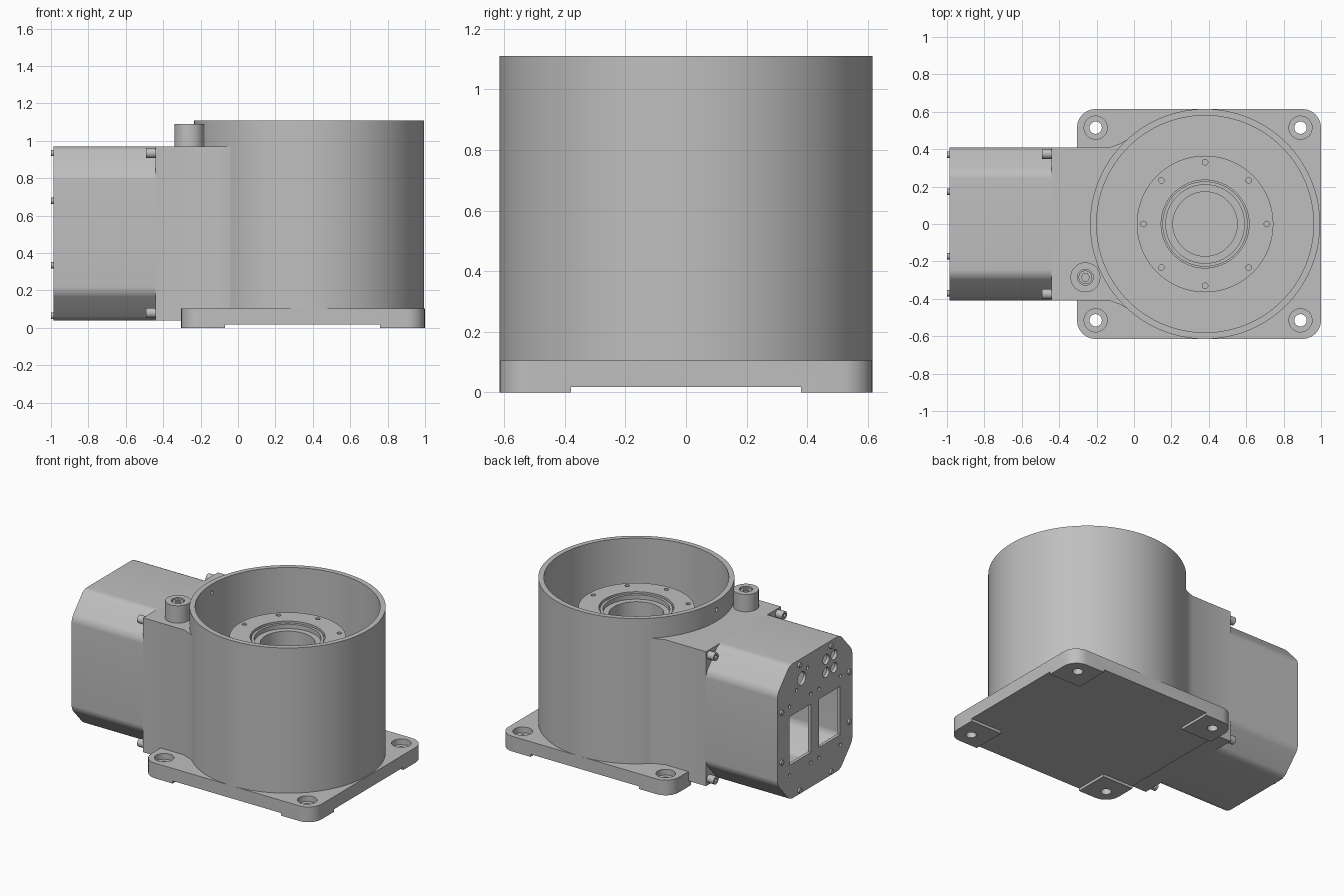
import bpy, bmesh, math

cube = bpy.data.objects.get("Cube")
if cube:
    bpy.data.objects.remove(cube, do_unlink=True)

grey = bpy.data.materials.new("machined_grey")
grey.use_nodes = True
TONE = (0.52, 0.52, 0.52, 1)
grey.diffuse_color = TONE
grey.node_tree.nodes["Principled BSDF"].inputs["Base Color"].default_value = TONE

PLACE = {"x": lambda u, v, w: (w, u, v), "z": lambda u, v, w: (u, v, w)}


def prism(name, pts, a, b, axis="z", rounding=0):
    """Extrude a closed outline from a to b along an axis."""
    bm = bmesh.new()
    low = [bm.verts.new(PLACE[axis](u, v, a)) for u, v in pts]
    high = [bm.verts.new(PLACE[axis](u, v, b)) for u, v in pts]
    bm.faces.new(low)
    bm.faces.new(high)
    sides = []
    for i in range(len(pts)):
        j = (i + 1) % len(pts)
        bm.faces.new((low[i], low[j], high[j], high[i]))
        sides.append(bm.edges.get((low[i], high[i])))
    bmesh.ops.recalc_face_normals(bm, faces=bm.faces[:])
    if rounding:
        bmesh.ops.bevel(bm, geom=sides, offset=rounding, segments=6,
                        profile=0.5, affect="EDGES")
    mesh = bpy.data.meshes.new(name)
    bm.to_mesh(mesh)
    bm.free()
    mesh.materials.append(grey)
    obj = bpy.data.objects.new(name, mesh)
    bpy.context.collection.objects.link(obj)
    return obj


def cyl(name, r, a, b, c, axis="z", n=32):
    pts = [(c[0] + r * math.cos(2 * math.pi * i / n),
            c[1] + r * math.sin(2 * math.pi * i / n)) for i in range(n)]
    return prism(name, pts, a, b, axis)


def rect(u0, u1, v0, v1):
    return [(u0, v0), (u1, v0), (u1, v1), (u0, v1)]


def cut(obj, cutters):
    """Subtract every cutter, bake the result, and delete the cutters."""
    for c in cutters:
        c.hide_render = True
        m = obj.modifiers.new("cut", "BOOLEAN")
        m.operation, m.solver, m.object = "DIFFERENCE", "EXACT", c
    bpy.context.view_layer.update()
    dg = bpy.context.evaluated_depsgraph_get()
    mesh = bpy.data.meshes.new_from_object(obj.evaluated_get(dg))
    obj.modifiers.clear()
    obj.data = mesh
    for c in cutters:
        bpy.data.objects.remove(c, do_unlink=True)
    return obj


C = (0.38, 0)      # axis of the round housing
SIGNS = (-1, 1)

# Base plate: rounded corners, four raised feet, counterbored holes
plate = prism("base_plate", rect(-0.305, 1, -0.615, 0.615), 0, 0.105, rounding=0.1)
cutters = [prism("cutter", rect(-0.07, 0.76, -1, 1), -0.1, 0.018),
           prism("cutter", rect(-1, 2, -0.38, 0.38), -0.1, 0.018)]
for x in (-0.205, 0.89):
    for s in SIGNS:
        cutters.append(cyl("cutter", 0.033, -0.1, 0.2, (x, s * 0.515)))
        cutters.append(cyl("cutter", 0.062, 0.065, 0.2, (x, s * 0.515)))
cut(plate, cutters)

# Round housing, open at the top
housing = cyl("round_housing", 0.615, 0.06, 1.11, C, n=128)
cut(housing, [cyl("cutter", 0.58, 0.13, 1.3, C, n=128),
              cyl("cutter", 0.013, -0.3, -0.15, (0, 1.05), "x", 16)])

# Output flange with stepped bore and bolt circle
flange = cyl("output_flange", 0.365, 0.1, 0.9, C, n=96)
cutters = [cyl("cutter", 0.235, 0.86, 1.2, C, n=64),
           cyl("cutter", 0.172, 0.14, 1.2, C, n=64)]
for i in range(8):
    a = i * math.pi / 4
    p = (C[0] + 0.33 * math.cos(a), 0.33 * math.sin(a))
    cutters.append(cyl("cutter", 0.015, 0.84, 1.2, p, n=16))
cut(flange, cutters)
lip = cyl("bore_lip", 0.228, 0.85, 0.89, C, n=64)
cut(lip, [cyl("cutter", 0.21, 0.8, 1, C, n=64)])


# Chamfered outline shared by the connector box and its cavity
def octagon(inset):
    y, dy, dz = 0.41 - inset, 0.135, 0.15
    z0, z1 = 0.04 + inset, 0.97 - inset
    return [(-y + dy, z0), (y - dy, z0), (y, z0 + dz), (y, z1 - dz),
            (y - dy, z1), (-y + dy, z1), (-y, z1 - dz), (-y, z0 + dz)]


def cavity():
    return prism("cutter", octagon(0.025), -0.965, -0.29, "x", 0.025)


# Neck block that blends into the round housing
edge = [(-0.44, 0.41), (-0.13, 0.41), (-0.075, 0.43), (-0.03, 0.455), (0.1, 0.45)]
outline = edge + [(x, -y) for x, y in reversed(edge)]
block = prism("neck_block", outline, 0.04, 0.97)
cut(block, [cyl("cutter", 0.6, -0.1, 1.3, C, n=128), cavity()])

# Hollow connector box with its end openings
box = prism("connector_box", octagon(0), -0.987, -0.43, "x", 0.03)
cutters = [cavity()]


def end_hole(r, y, z, n=24, depth=-0.9):
    cutters.append(cyl("cutter", r, -1.1, depth, (y, z), "x", n))


for s in SIGNS:
    y0, y1 = sorted((s * 0.044, s * 0.277))
    cutters.append(prism("cutter", rect(y0, y1, 0.28, 0.615), -1.1, -0.9, "x"))
    for y in (0.044, 0.277):
        for z in (0.21, 0.685):
            end_hole(0.013, s * y, z, 12, -0.975)
end_hole(0.045, 0.144, 0.83)
for y, z in ((0.2, 0.77), (0.08, 0.88)):
    end_hole(0.013, y, z, 12, -0.975)
for y in (-0.122, -0.21):
    for z in (0.77, 0.86):
        end_hole(0.034, y, z)
cut(box, cutters)

# Small screws around the end panel
for s in SIGNS:
    for z in (0.335, 0.68):
        cyl("panel_screw", 0.017, -1, -0.98, (s * 0.37, z), "x", 16)
    for z in (0.065, 0.935):
        cyl("panel_screw", 0.017, -1, -0.98, (s * 0.172, z), "x", 16)

# Socket screws holding the box to the neck block
for s in SIGNS:
    for z in (0.08, 0.935):
        p = (s * 0.375, z)
        screw = cyl("socket_screw", 0.027, -0.492, -0.43, p, "x", 24)
        cut(screw, [cyl("cutter", 0.014, -0.6, -0.467, p, "x", 6)])

# Round post with a recessed socket bolt
P = (-0.26, -0.285)
post = cyl("top_post", 0.08, 0.95, 1.09, P, n=48)
cut(post, [cyl("cutter", 0.042, 1.07, 1.2, P)])
bolt = cyl("post_bolt", 0.036, 1.05, 1.083, P)
cut(bolt, [cyl("cutter", 0.022, 1.06, 1.2, P, n=6)])

# Smooth the round walls, keep the edges sharp
bpy.ops.object.select_all(action="DESELECT")
for obj in bpy.context.collection.objects:
    if obj.type == "MESH" and grey.name in obj.data.materials:
        obj.select_set(True)
        bpy.context.view_layer.objects.active = obj
bpy.ops.object.shade_smooth_by_angle(angle=math.radians(28))
